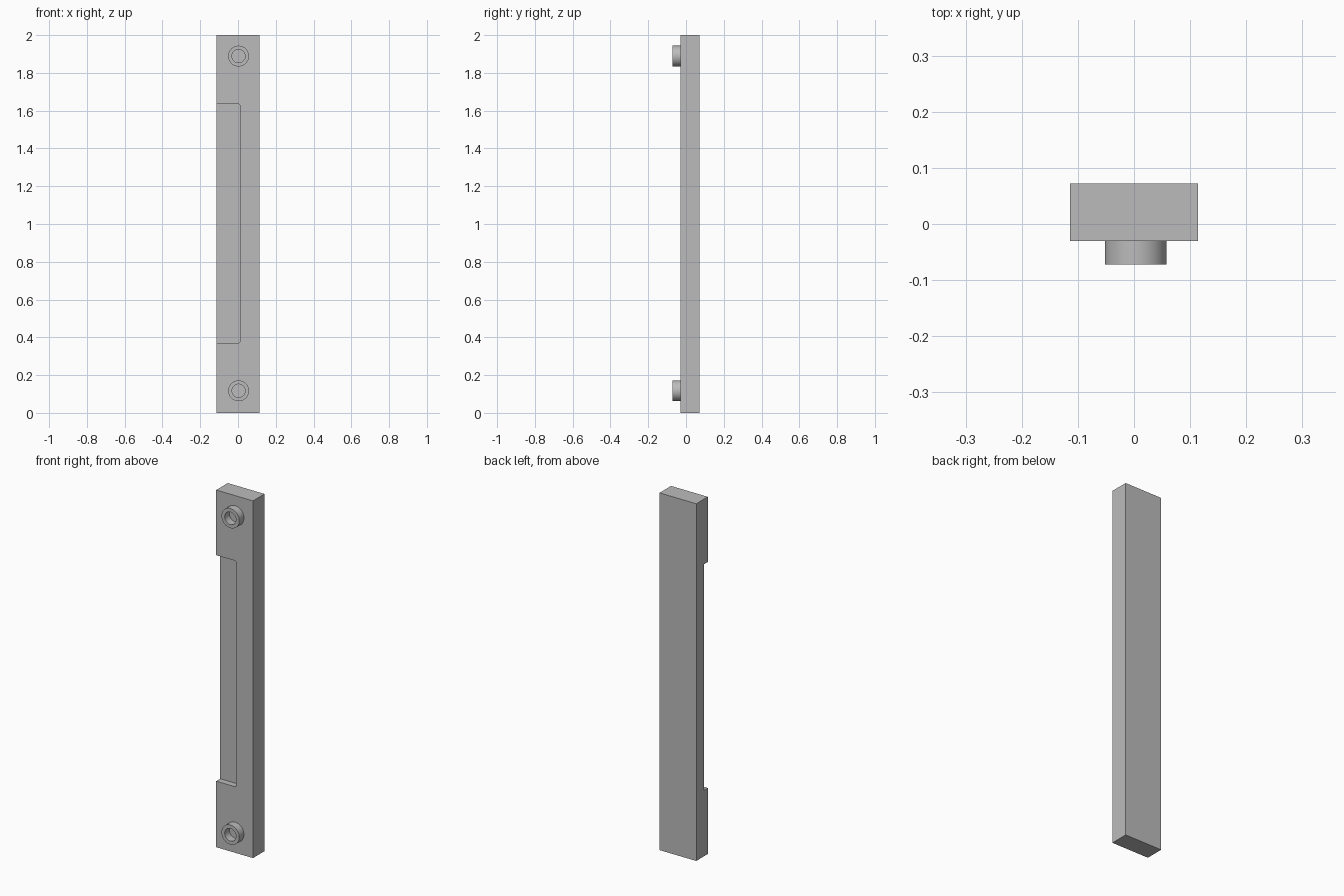
import bpy, bmesh, math
from mathutils import Matrix

if "Cube" in bpy.data.objects:
    bpy.data.objects.remove(bpy.data.objects["Cube"], do_unlink=True)

# Single grey finish
grey = bpy.data.materials.new("plain grey")
grey.use_nodes = True
colour = (0.5, 0.5, 0.5, 1)
grey.diffuse_color = colour
grey.node_tree.nodes["Principled BSDF"].inputs["Base Color"].default_value = colour


def finish(bm, name):
    bmesh.ops.recalc_face_normals(bm, faces=bm.faces)
    mesh = bpy.data.meshes.new(name)
    bm.to_mesh(mesh)
    bm.free()
    mesh.materials.append(grey)
    obj = bpy.data.objects.new(name, mesh)
    bpy.context.collection.objects.link(obj)
    return obj


def box(name, low, high, round_corner=0):
    bm = bmesh.new()
    size = [h - l for l, h in zip(low, high)]
    mid = [(h + l) / 2 for l, h in zip(low, high)]
    bmesh.ops.create_cube(bm, size=1, matrix=Matrix.Translation(mid) @ Matrix.Diagonal((*size, 1)))
    if round_corner:
        # Round the inner corners that run front to back
        edges = [e for e in bm.edges
                 if all(abs(v.co.x - high[0]) < 1e-5 for v in e.verts)
                 and abs(e.verts[0].co.z - e.verts[1].co.z) < 1e-5]
        bmesh.ops.bevel(bm, geom=edges, offset=round_corner, segments=4,
                        profile=0.5, affect='EDGES')
    return finish(bm, name)


# Long bar with a shallow recess along one front edge
front_y = -0.03
bar = box("bar", (-0.114, front_y, 0), (0.114, 0.072, 2))
cutter = box("recess_cutter", (-0.2, -0.1, 0.37), (0.01, front_y + 0.035, 1.635), 0.008)
cutter.hide_render = True
cutter.hide_set(True)
cut = bar.modifiers.new("recess", 'BOOLEAN')
cut.operation = 'DIFFERENCE'
cut.solver = 'EXACT'
cut.object = cutter
bpy.context.view_layer.objects.active = bar
bpy.ops.object.modifier_apply(modifier=cut.name)
bpy.data.objects.remove(cutter, do_unlink=True)


def boss(name, z):
    # Hollow round boss, lathed around the front-to-back axis
    x, outer, inner, tip = 0.003, 0.055, 0.035, -0.072
    profile = [(outer, front_y), (outer, tip), (inner, tip), (inner, front_y)]
    bm = bmesh.new()
    verts = [bm.verts.new((x + r, y, z)) for r, y in profile]
    edges = [bm.edges.new(pair) for pair in zip(verts, verts[1:])]
    bmesh.ops.spin(bm, geom=verts + edges, cent=(x, 0, z), axis=(0, 1, 0),
                   angle=math.tau, steps=48, use_merge=True)
    bmesh.ops.remove_doubles(bm, verts=bm.verts, dist=1e-5)
    obj = finish(bm, name)
    # The tube is open at the bar, so check that its tip faces forward
    if any(p.normal.y > 0.9 for p in obj.data.polygons):
        obj.data.flip_normals()
    bpy.ops.object.select_all(action='DESELECT')
    obj.select_set(True)
    bpy.context.view_layer.objects.active = obj
    bpy.ops.object.shade_smooth_by_angle(angle=math.radians(30))


boss("lower_boss", 0.117)
boss("upper_boss", 1.889)
